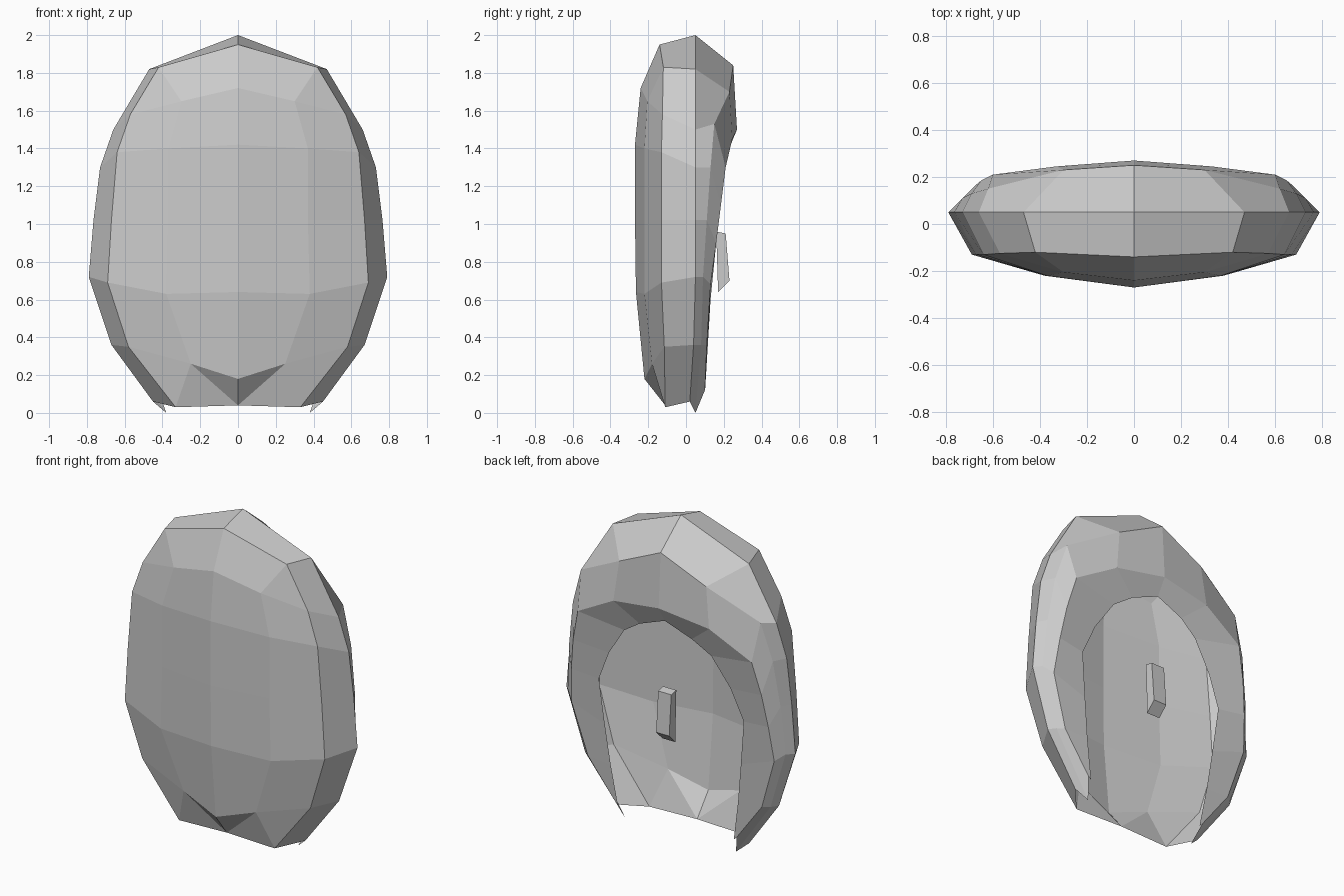
import bpy, bmesh

if "Cube" in bpy.data.objects:
    bpy.data.objects.remove(bpy.data.objects["Cube"])


def skin(bm, rows):
    """Bridge consecutive half-rings of points with quads (or tris where points repeat)."""
    cache = {}

    def vert(p):
        if p not in cache:
            cache[p] = bm.verts.new(p)
        return cache[p]

    for a, b in zip(rows, rows[1:]):
        for i in range(min(len(a), len(b)) - 1):
            loop = []
            for p in (a[i], a[i + 1], b[i + 1], b[i]):
                v = vert(p)
                if v not in loop:
                    loop.append(v)
            if len(loop) > 2 and not bm.faces.get(loop):
                bm.faces.new(loop)


def make(name, bm, mirror=False):
    if mirror:
        geom = bm.verts[:] + bm.edges[:] + bm.faces[:]
        bmesh.ops.mirror(bm, geom=geom, axis='X', merge_dist=0.0005)
    bmesh.ops.recalc_face_normals(bm, faces=bm.faces)
    mesh = bpy.data.meshes.new(name)
    bm.to_mesh(mesh)
    bm.free()
    obj = bpy.data.objects.new(name, mesh)
    bpy.context.collection.objects.link(obj)
    return obj


# Domed front: centre column, inner column, rim column
top, low, end = (0, -.24, 1.72), (0, -.22, .18), (0, -.11, .04)
shoulder, knee = (.30, -.205, 1.65), (.25, -.18, .26)
centre = [top, top, top, (0, -.27, 1.42), (0, -.27, 1.02), (0, -.265, .64), low, low, end]
inner = [top, shoulder, shoulder, (.37, -.22, 1.40), (.37, -.22, 1.02),
         (.38, -.22, .63), knee, knee, end]
rim = [(0, -.14, 1.95), (.42, -.12, 1.83), (.57, -.125, 1.58), (.64, -.13, 1.38),
       (.67, -.13, 1.02), (.69, -.13, .69), (.58, -.115, .35), (.33, -.11, .03), end]

# Side band, hood at the back and its inward lip
crease = [(0, .05, 2.0), (.47, .05, 1.82), (.66, .05, 1.50), (.73, .05, 1.30),
          (.765, .05, 1.02), (.79, .05, .72), (.67, .04, .36), (.45, .02, .06)]
hood = [(0, .25, 1.84), (.30, .23, 1.70), (.62, .15, 1.53), (.69, .13, 1.30),
        (.73, .11, 1.02), (.75, .09, .72), (.64, .08, .36), (.38, .05, .0)]
edge = [(0, .27, 1.50), (.33, .245, 1.45), (.60, .21, 1.30), (.65, .185, 1.10),
        (.68, .16, .90), (.70, .13, .68), (.60, .11, .36), (.42, .10, .12)]
lip = [(0, .21, 1.40), (.18, .20, 1.33), (.30, .18, 1.25), (.42, .16, 1.07),
       (.50, .145, .88), (.47, .13, .60), (.44, .115, .35), (.40, .10, .10)]

bm = bmesh.new()
skin(bm, [centre, inner, rim, crease, hood, edge, lip])
make("shell", bm, mirror=True)

# Small peg inside the opening
bm = bmesh.new()
profile = [(.16, .96), (.21, .95), (.23, .70), (.17, .64)]
sides = [[bm.verts.new((x, y, z)) for y, z in profile] for x in (-.045, .045)]
for s in sides:
    bm.faces.new(s)
for i in range(4):
    j = (i + 1) % 4
    bm.faces.new((sides[0][i], sides[0][j], sides[1][j], sides[1][i]))
make("grip_peg", bm)
